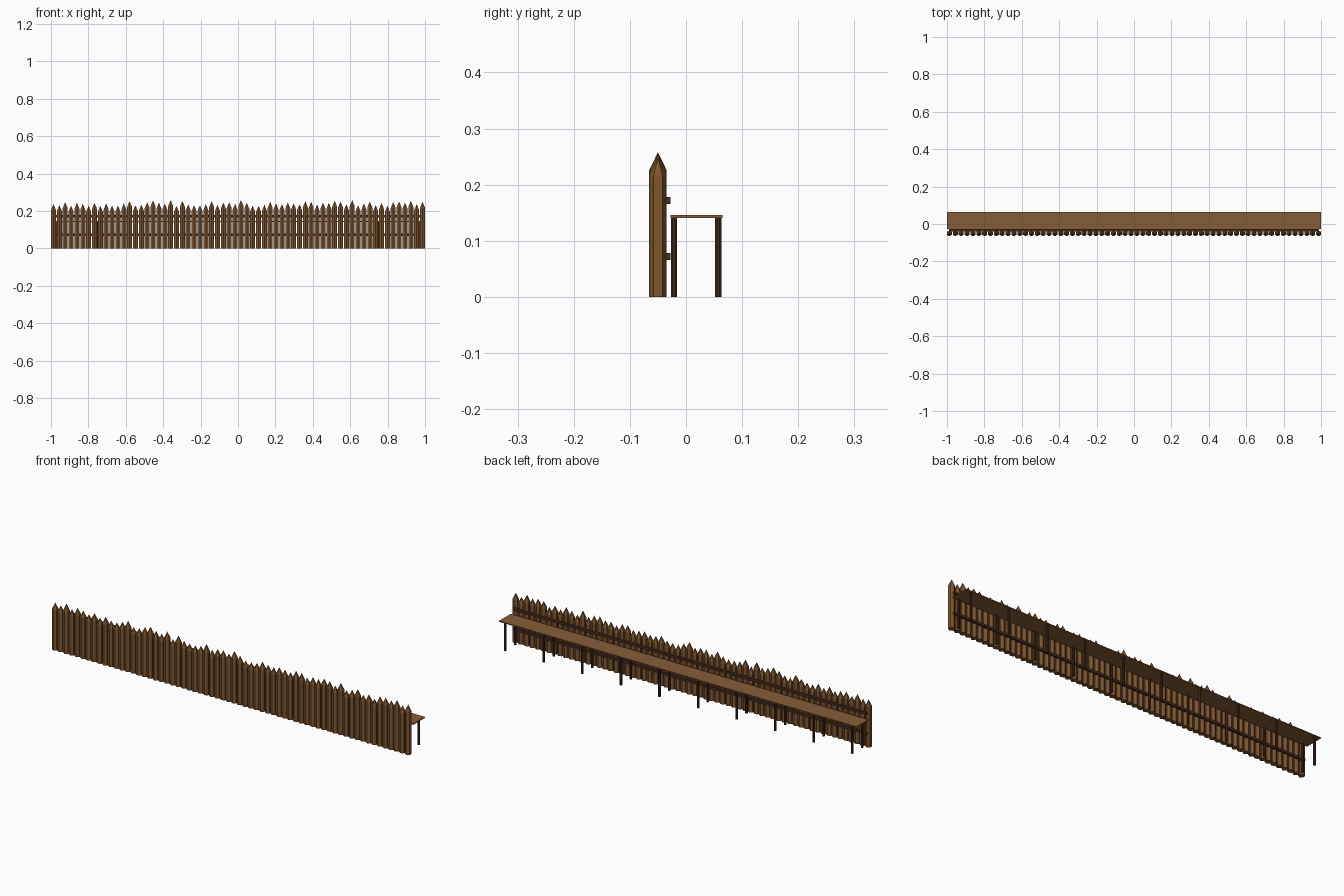
import bpy, bmesh, math, random
from mathutils import Matrix

cube = bpy.data.objects.get("Cube")
if cube:
    bpy.data.objects.remove(cube, do_unlink=True)
random.seed(7)


def material(name, rgb):
    m = bpy.data.materials.new(name)
    m.use_nodes = True
    m.diffuse_color = (*rgb, 1)
    bsdf = next(n for n in m.node_tree.nodes if n.type == 'BSDF_PRINCIPLED')
    bsdf.inputs["Base Color"].default_value = (*rgb, 1)
    return m


stake_wood = material("stake_brown", (0.21, 0.095, 0.03))
plank_wood = material("plank_brown", (0.24, 0.11, 0.04))
dark_wood = material("dark_brown", (0.065, 0.027, 0.012))


def finish(name, bm, mat):
    mesh = bpy.data.meshes.new(name)
    bm.to_mesh(mesh)
    bm.free()
    mesh.materials.append(mat)
    obj = bpy.data.objects.new(name, mesh)
    bpy.context.collection.objects.link(obj)
    return obj


def add_cone(bm, sides, r1, r2, x, y, z0, z1, turn=0):
    place = Matrix.Translation((x, y, (z0 + z1) / 2)) @ Matrix.Rotation(turn, 4, 'Z')
    bmesh.ops.create_cone(bm, cap_ends=True, segments=sides, radius1=r1,
                          radius2=r2, depth=z1 - z0, matrix=place)


def box(name, x, y, z, mat):
    bm = bmesh.new()
    size = [hi - lo for lo, hi in (x, y, z)]
    mid = [(hi + lo) / 2 for lo, hi in (x, y, z)]
    bmesh.ops.create_cube(bm, size=1,
                          matrix=Matrix.Translation(mid) @ Matrix.Diagonal((*size, 1)))
    return finish(name, bm, mat)


# Palisade: hexagonal stakes with sharpened tips of uneven height
STAKES, RADIUS, TIP = 64, 0.0155, 0.032
edge = 1 - RADIUS * math.cos(math.pi / 6)
for i in range(STAKES):
    bm = bmesh.new()
    x = -edge + 2 * edge * i / (STAKES - 1)
    top = 0.258 if i == STAKES // 2 else random.uniform(0.226, 0.258)
    add_cone(bm, 6, RADIUS, RADIUS, x, -0.05, 0, top - TIP)
    add_cone(bm, 6, RADIUS, 0, x, -0.05, top - TIP, top)
    # Merge the tip onto the shaft and drop the hidden faces between
    bmesh.ops.remove_doubles(bm, verts=bm.verts, dist=0.0001)
    inner = [f for f in bm.faces
             if abs(f.normal.z) > 0.99 and f.calc_center_median().z > 0.1]
    bmesh.ops.delete(bm, geom=inner, context='FACES_ONLY')
    bmesh.ops.recalc_face_normals(bm, faces=bm.faces)
    finish(f"stake_{i + 1}", bm, stake_wood)

# Two rails behind the stakes
for name, z in (("lower_rail", 0.072), ("upper_rail", 0.172)):
    box(name, (-0.99, 0.99), (-0.040, -0.028), (z - 0.006, z + 0.006), dark_wood)

# Walkway on two rows of round posts
box("walkway_plank", (-1, 1), (-0.028, 0.065), (0.141, 0.146), plank_wood)
for row, y in (("inner", -0.0215), ("outer", 0.0575)):
    for i in range(10):
        bm = bmesh.new()
        add_cone(bm, 8, 0.006, 0.006, -0.97 + 1.94 * i / 9, y, 0, 0.141, math.pi / 8)
        finish(f"{row}_post_{i + 1}", bm, dark_wood)
